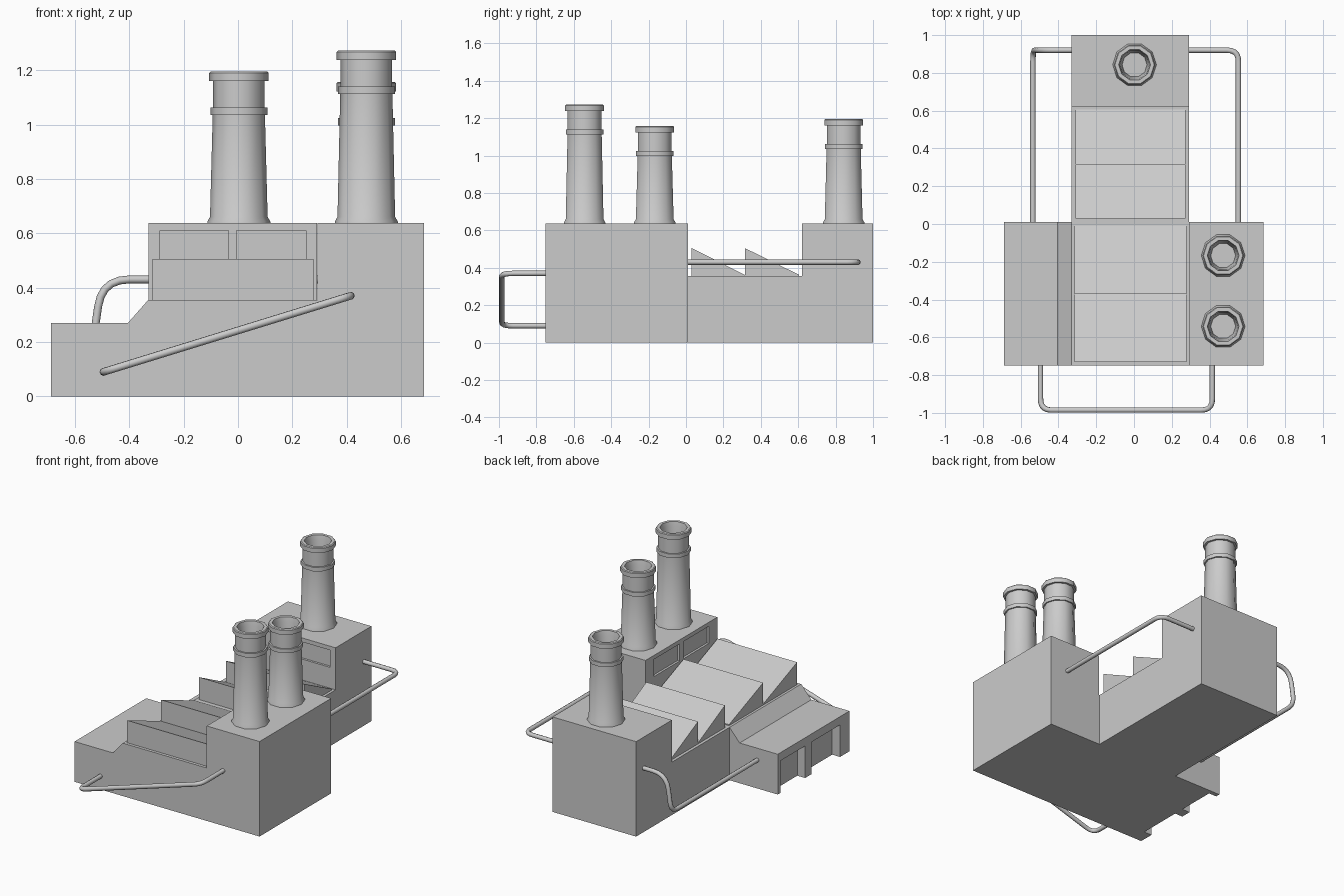
import bpy, bmesh, math
from mathutils import Vector

if "Cube" in bpy.data.objects:
    bpy.data.objects.remove(bpy.data.objects["Cube"])


def finish(name, bm):
    bmesh.ops.recalc_face_normals(bm, faces=bm.faces)
    me = bpy.data.meshes.new(name)
    bm.to_mesh(me)
    bm.free()
    ob = bpy.data.objects.new(name, me)
    bpy.context.collection.objects.link(ob)
    return ob


def smooth(ob, degrees):
    bpy.ops.object.select_all(action='DESELECT')
    ob.select_set(True)
    bpy.context.view_layer.objects.active = ob
    bpy.ops.object.shade_smooth_by_angle(angle=math.radians(degrees))


def extrude(name, profile, lo, hi, axis):
    """Extrude an (x,z) profile along y, or a (y,z) profile along x."""
    bm = bmesh.new()
    at = lambda a, z, d: (a, d, z) if axis == 'y' else (d, a, z)
    face = bm.faces.new([bm.verts.new(at(a, z, lo)) for a, z in profile])
    res = bmesh.ops.extrude_face_region(bm, geom=[face])
    move = (0, hi - lo, 0) if axis == 'y' else (hi - lo, 0, 0)
    verts = [v for v in res['geom'] if isinstance(v, bmesh.types.BMVert)]
    bmesh.ops.translate(bm, verts=verts, vec=move)
    return finish(name, bm)


def cut(target, x, y, z):
    """Subtract a box given by its x, y and z ranges."""
    box = extrude("cutter", [(x[0], z[0]), (x[1], z[0]), (x[1], z[1]), (x[0], z[1])], y[0], y[1], 'y')
    box.hide_render = True
    mod = target.modifiers.new("opening", 'BOOLEAN')
    mod.operation, mod.solver, mod.object = 'DIFFERENCE', 'EXACT', box
    bpy.ops.object.select_all(action='DESELECT')
    bpy.context.view_layer.objects.active = target
    target.select_set(True)
    bpy.ops.object.modifier_apply(modifier=mod.name)
    bpy.data.objects.remove(box)


def chimney(name, x, y, top, sides=10):
    base = 0.635
    profile = [(0.0, base - 0.01), (0.116, base - 0.01), (0.116, base + 0.008), (0.106, base + 0.025),
               (0.096, top - 0.16), (0.105, top - 0.16), (0.105, top - 0.133), (0.095, top - 0.133),
               (0.095, top - 0.035), (0.109, top - 0.035), (0.109, top - 0.005), (0.104, top),
               (0.084, top), (0.078, top - 0.03), (0.066, top - 0.16), (0.0, top - 0.16)]
    bm = bmesh.new()
    verts = [bm.verts.new((r, 0, z)) for r, z in profile]
    edges = [bm.edges.new(p) for p in zip(verts, verts[1:])]
    bmesh.ops.spin(bm, geom=verts + edges, cent=(0, 0, 0), axis=(0, 0, 1),
                   angle=2 * math.pi, steps=sides)
    bmesh.ops.remove_doubles(bm, verts=bm.verts, dist=0.0005)
    ob = finish(name, bm)
    ob.location = (x, y, 0)
    smooth(ob, 40)


def pipe(name, points, radii, thickness=0.0145):
    """Tube along a path whose inner corners are rounded."""
    pts = [Vector(p) for p in points]
    path = [pts[0]]
    for a, b, c, r in zip(pts, pts[1:], pts[2:], radii):
        p, q = b + (a - b).normalized() * r, b + (c - b).normalized() * r
        for i in range(6):
            t = i / 5
            path.append(p * (1 - t) ** 2 + b * 2 * t * (1 - t) + q * t ** 2)
    path.append(pts[-1])
    cu = bpy.data.curves.new(name, 'CURVE')
    cu.dimensions = '3D'
    cu.bevel_depth, cu.bevel_resolution, cu.use_fill_caps = thickness, 2, True
    sp = cu.splines.new('POLY')
    sp.points.add(len(path) - 1)
    for sp_pt, co in zip(sp.points, path):
        sp_pt.co = (*co, 1)
    ob = bpy.data.objects.new(name, cu)
    bpy.context.collection.objects.link(ob)
    bpy.ops.object.select_all(action='DESELECT')
    ob.select_set(True)
    bpy.context.view_layer.objects.active = ob
    bpy.ops.object.convert(target='MESH')
    smooth(bpy.context.object, 50)


# Front hall: loading wing, low roof and tall right block in one profile
front = extrude("front_hall", [(-0.688, 0), (0.685, 0), (0.685, 0.637), (0.293, 0.637), (0.293, 0.355),
                               (-0.33, 0.355), (-0.405, 0.27), (-0.688, 0.27)], -0.75, 0.01, 'y')
# Loading bays and the two windows above the front roof
for y in [(-0.65, -0.35), (-0.28, -0.02)]:
    cut(front, (-0.8, -0.63), y, (-0.1, 0.215))
for y in [(-0.66, -0.39), (-0.35, -0.08)]:
    cut(front, (0.2, 0.308), y, (0.495, 0.61))

# Rear hall: low roof with a tall block at the back
rear = extrude("rear_hall", [(0.01, 0), (1.0, 0), (1.0, 0.637), (0.62, 0.637), (0.62, 0.355), (0.01, 0.355)],
               -0.33, 0.29, 'x')
for x in [(-0.287, -0.035), (-0.005, 0.25)]:
    cut(rear, x, (0.5, 0.635), (0.495, 0.61))

# Sawtooth roofs
for name, x0, x1, ys in [("front_sawtooth", -0.314, 0.277, (-0.73, -0.37, -0.008)),
                         ("rear_sawtooth", -0.31, 0.273, (0.03, 0.315, 0.605))]:
    for i, (a, b) in enumerate(zip(ys, ys[1:])):
        extrude(f"{name}_{i + 1}", [(a, 0.35), (b, 0.35), (b, 0.362), (a, 0.505)], x0, x1, 'x')

# Chimneys
chimney("rear_chimney", 0.003, 0.843, 1.195)
chimney("tall_front_chimney", 0.472, -0.542, 1.272)
chimney("short_front_chimney", 0.472, -0.167, 1.157)

# Outside pipes
pipe("front_pipe", [(-0.495, -0.74, 0.09), (-0.495, -0.985, 0.09),
                    (0.415, -0.985, 0.37), (0.415, -0.74, 0.37)], [0.06, 0.06])
pipe("right_pipe", [(0.28, 0.92, 0.43), (0.553, 0.92, 0.43), (0.553, 0.0, 0.43)], [0.06])
pipe("left_pipe", [(-0.32, 0.92, 0.43), (-0.5, 0.92, 0.43),
                   (-0.535, 0.92, 0.19), (-0.535, 0.0, 0.19)], [0.1, 0.06])
